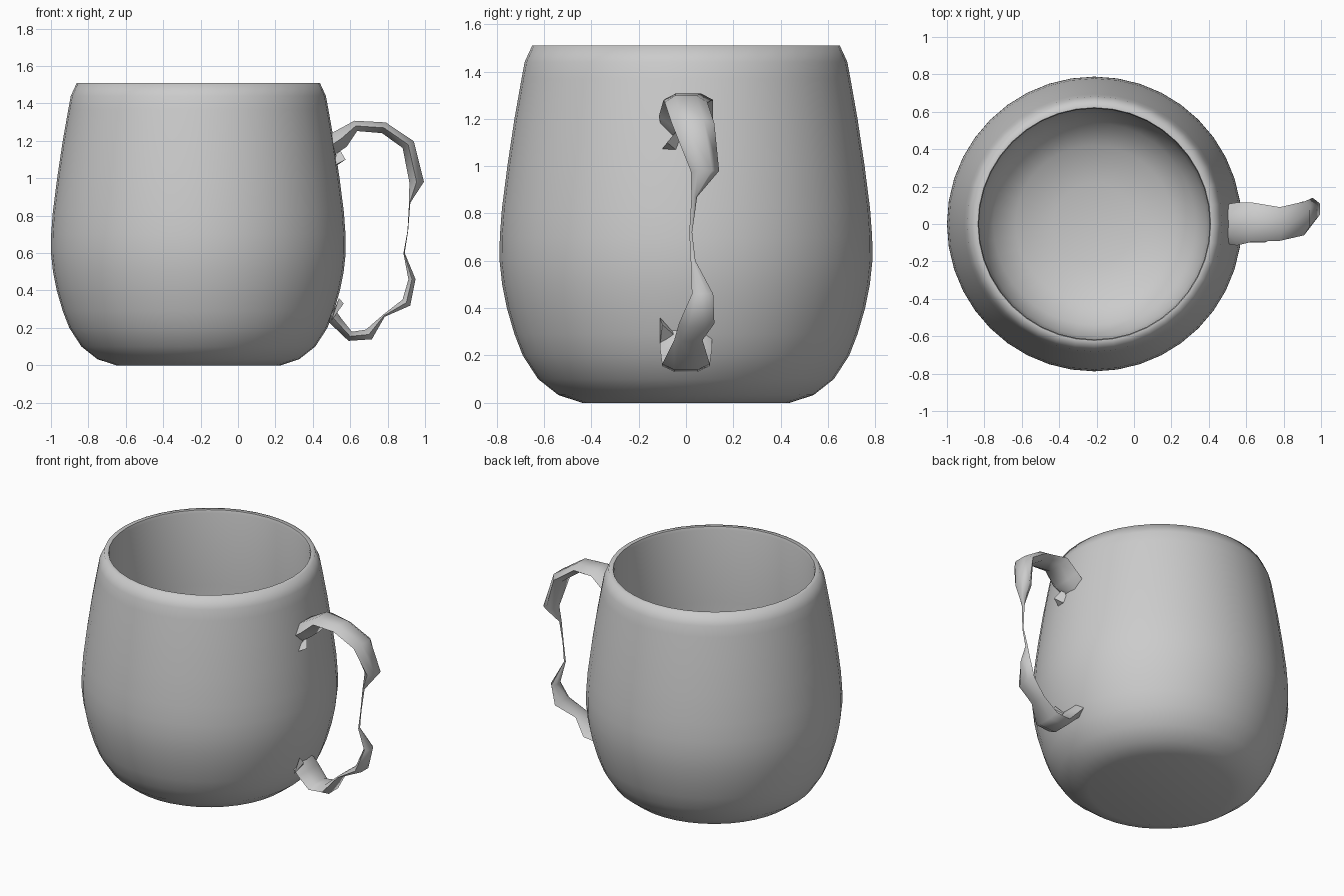
import bpy
import bmesh
from math import cos, sin, pi, radians
from mathutils import Vector

default_cube = bpy.data.objects.get("Cube")
if default_cube:
    bpy.data.objects.remove(default_cube, do_unlink=True)

# Single clay-grey material
clay = bpy.data.materials.new("clay_grey")
clay.use_nodes = True
grey = (0.6, 0.6, 0.6, 1)
clay.diffuse_color = grey
clay.node_tree.nodes["Principled BSDF"].inputs["Base Color"].default_value = grey


def finish(name, bm, angle):
    """Turn a bmesh into a named, smooth-shaded object."""
    bmesh.ops.recalc_face_normals(bm, faces=bm.faces[:])
    mesh = bpy.data.meshes.new(name)
    bm.to_mesh(mesh)
    bm.free()
    mesh.materials.append(clay)
    obj = bpy.data.objects.new(name, mesh)
    bpy.context.collection.objects.link(obj)
    bpy.ops.object.select_all(action="DESELECT")
    obj.select_set(True)
    bpy.context.view_layer.objects.active = obj
    bpy.ops.object.shade_smooth_by_angle(angle=radians(angle))
    return obj


def bridge(bm, first, second):
    """Join two vertex rings of equal length with quads."""
    count = len(first)
    for i in range(count):
        j = (i + 1) % count
        bm.faces.new((first[i], first[j], second[j], second[i]))


def cap(bm, ring, centre):
    """Close a ring with a fan of triangles."""
    tip = bm.verts.new(centre)
    for i, vert in enumerate(ring):
        bm.faces.new((vert, ring[(i + 1) % len(ring)], tip))


# Mug body: bulging outer wall, soft rim, straight inner wall and bowl-shaped floor
CENTRE_X = -0.212
SIDES = 40
profile = [
    (0.44, 0), (0.54, 0.033), (0.625, 0.1), (0.69, 0.2), (0.725, 0.29),
    (0.757, 0.4), (0.777, 0.5), (0.788, 0.6), (0.787, 0.7), (0.778, 0.82),
    (0.755, 1), (0.725, 1.2), (0.695, 1.37), (0.682, 1.44), (0.65, 1.51),
    (0.622, 1.51), (0.617, 1.49), (0.617, 1), (0.617, 0.5), (0.6, 0.35),
    (0.54, 0.23), (0.42, 0.14), (0.22, 0.09),
]
bm = bmesh.new()
rings = []
for radius, height in profile:
    angles = [2 * pi * i / SIDES for i in range(SIDES)]
    rings.append([bm.verts.new((CENTRE_X + radius * cos(a), radius * sin(a), height))
                  for a in angles])
for lower, upper in zip(rings, rings[1:]):
    bridge(bm, lower, upper)
cap(bm, rings[0], (CENTRE_X, 0, 0.01))
cap(bm, rings[-1], (CENTRE_X, 0, 0.08))
finish("mug_body", bm, 72)

# Handle: ribbon stations (x, z, sideways shift, half thickness, half width)
stations = [
    (0.46, 1.15, 0, 0.06, 0.1), (0.55, 1.21, 0, 0.06, 0.115),
    (0.63, 1.28, 0.01, 0.033, 0.105), (0.78, 1.27, 0, 0.035, 0.09),
    (0.91, 1.18, 0.03, 0.04, 0.09), (0.955, 0.98, 0.08, 0.045, 0.06),
    (0.918, 0.87, 0.035, 0.004, 0.012), (0.908, 0.72, 0.02, 0.002, 0.006),
    (0.888, 0.6, 0.03, 0.004, 0.01), (0.93, 0.46, 0.07, 0.022, 0.045),
    (0.9, 0.335, 0.045, 0.03, 0.075), (0.78, 0.265, 0.01, 0.008, 0.06),
    (0.7, 0.165, 0, 0.035, 0.1), (0.6, 0.155, 0, 0.03, 0.1),
    (0.53, 0.23, 0, 0.035, 0.11), (0.47, 0.3, 0, 0.045, 0.11),
]
path = [Vector((x, y, z)) for x, z, y, _, _ in stations]
side = Vector((0, 1, 0))
bm = bmesh.new()
rings = []
for i, (_, _, _, thick, wide) in enumerate(stations):
    before, after = path[max(i - 1, 0)], path[min(i + 1, len(path) - 1)]
    tangent = after - before
    tangent.y = 0
    out = side.cross(tangent).normalized()
    ring = []
    for k in range(6):
        a = pi * k / 3
        ring.append(bm.verts.new(path[i] + side * wide * cos(a) + out * thick * sin(a)))
    rings.append(ring)
for first, second in zip(rings, rings[1:]):
    bridge(bm, first, second)
cap(bm, rings[0], path[0])
cap(bm, rings[-1], path[-1])
finish("handle", bm, 75)


def fin(name, corners):
    """Small torn flap beside a handle root, tapering to a point."""
    bm = bmesh.new()
    verts = [bm.verts.new(c) for c in corners]
    bmesh.ops.convex_hull(bm, input=verts)
    finish(name, bm, 40)


# Ragged flaps where the handle meets the wall
fin("upper_root_flap", [(0.5, -0.11, 1.06), (0.575, -0.08, 1.1),
                        (0.5, -0.02, 1.05), (0.54, -0.03, 1.16)])
fin("lower_root_flap", [(0.5, -0.11, 0.24), (0.565, -0.1, 0.33),
                        (0.54, -0.11, 0.36), (0.5, -0.02, 0.26)])
